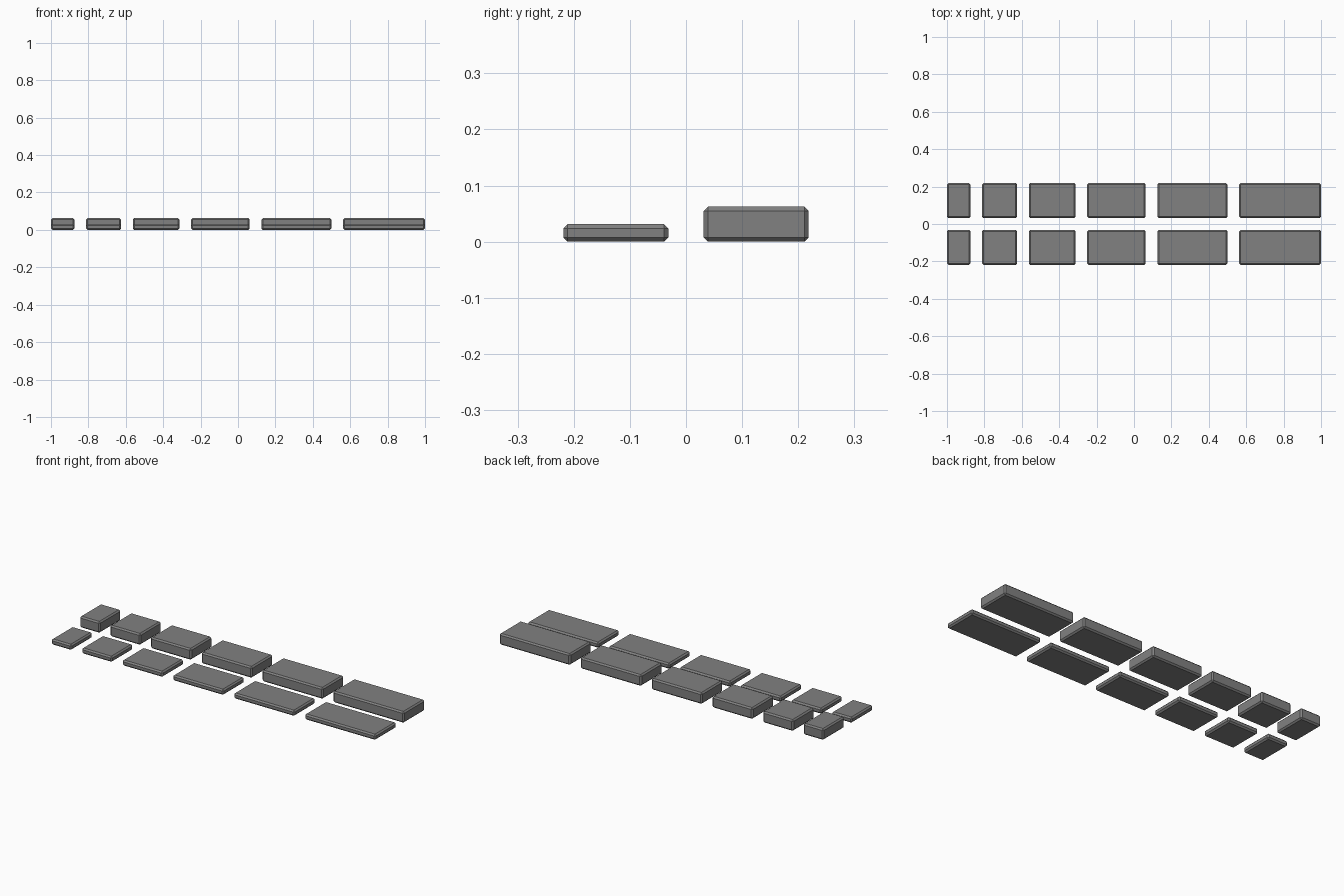
import bpy

if "Cube" in bpy.data.objects:
    bpy.data.objects.remove(bpy.data.objects["Cube"])

U = 1 / 16          # grid unit: brick spacing and thickness
DEPTH = 3 * U       # brick depth along y
CHAMFER = U / 8     # flat chamfer on every edge

dark = bpy.data.materials.new("dark_grey")
dark.diffuse_color = (0.22, 0.22, 0.22, 1)
dark.use_nodes = True
dark.node_tree.nodes["Principled BSDF"].inputs["Base Color"].default_value = dark.diffuse_color


def brick(name, x0, length, y, height):
    """Chamfered block standing on z = 0, starting at x0."""
    bpy.ops.mesh.primitive_cube_add(size=1, location=(x0 + length / 2, y, height / 2))
    ob = bpy.context.object
    ob.name = name
    ob.scale = (length, DEPTH, height)
    bpy.ops.object.transform_apply(location=False, rotation=False, scale=True)
    ob.data.materials.append(dark)
    bev = ob.modifiers.new("chamfer", 'BEVEL')
    bev.width = CHAMFER
    bev.segments = 1
    bev.limit_method = 'NONE'
    return ob


# Two rows of six bricks, each brick one unit longer than the last
rows = (("thin_brick", -2 * U, U / 2), ("thick_brick", 2 * U, U))
for label, y, height in rows:
    x = -1.0
    for n in range(2, 8):
        brick(f"{label}_{n}", x, n * U, y, height)
        x += (n + 1) * U
